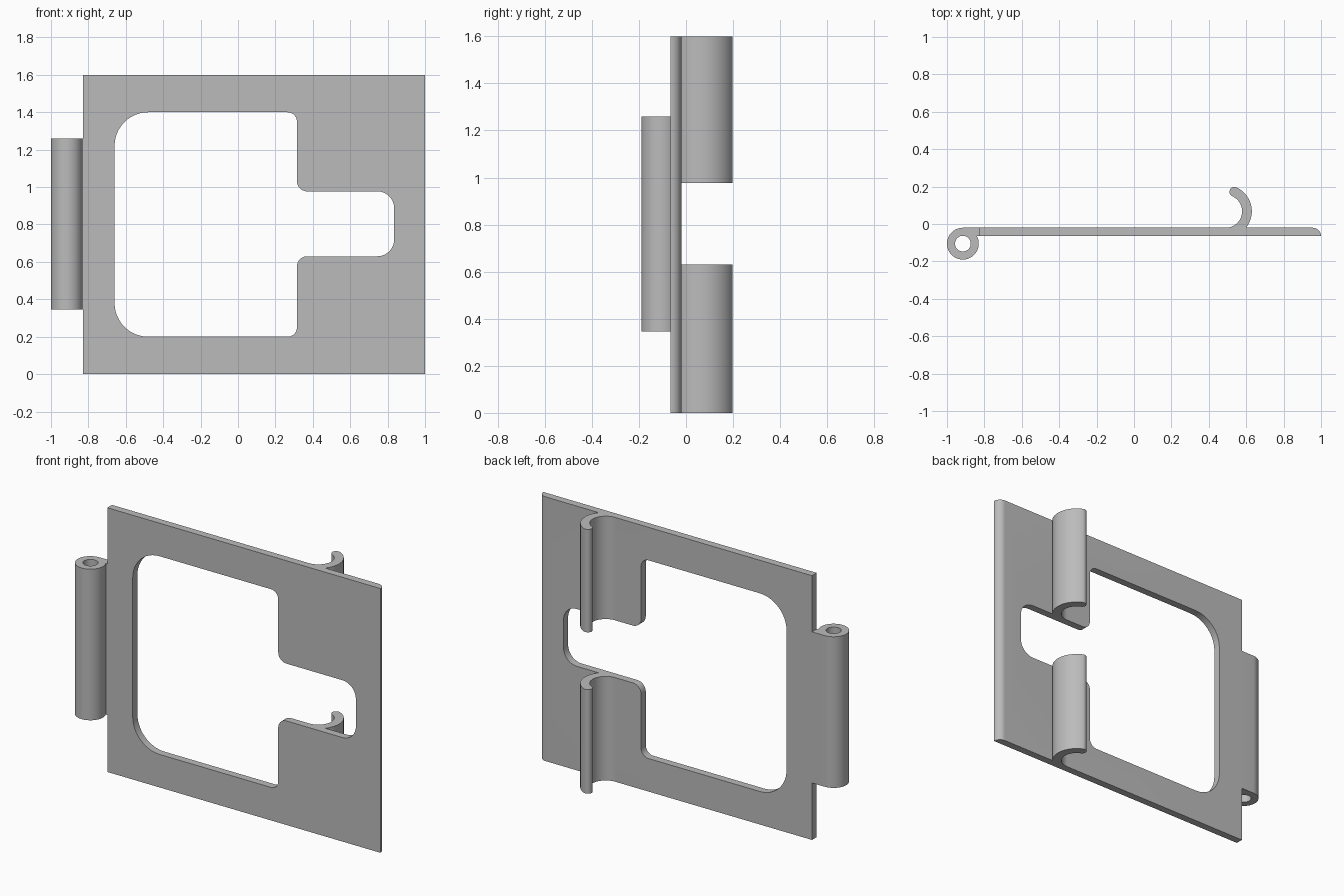
import bpy, bmesh, math
from mathutils import Vector

if "Cube" in bpy.data.objects:
    bpy.data.objects.remove(bpy.data.objects["Cube"], do_unlink=True)

grey = bpy.data.materials.new("plain grey")
grey.use_nodes = True
COLOUR = (0.5, 0.5, 0.5, 1)
grey.diffuse_color = COLOUR
grey.node_tree.nodes["Principled BSDF"].inputs["Base Color"].default_value = COLOUR


def arc(cx, cy, r, start, end, steps=24):
    """Points along an arc, angles in degrees."""
    angles = [math.radians(start + (end - start) * i / steps) for i in range(steps + 1)]
    return [(cx + r * math.cos(a), cy + r * math.sin(a)) for a in angles]


def fillet(corners, steps=12):
    """Round each square corner (x, y, radius) of a closed outline."""
    points = []
    for i, (x, y, r) in enumerate(corners):
        p = Vector((x, y))
        to_prev = (Vector(corners[i - 1][:2]) - p).normalized()
        to_next = (Vector(corners[(i + 1) % len(corners)][:2]) - p).normalized()
        centre = p + (to_prev + to_next) * r
        for k in range(steps + 1):
            a = math.pi / 2 * k / steps
            points.append(tuple(centre - to_next * r * math.cos(a) - to_prev * r * math.sin(a)))
    return points


def extrude(name, outline, low, high, upright=True):
    """Extrude an x-y outline along z, or an x-z outline along y."""
    bm = bmesh.new()
    place = (lambda p: (p[0], p[1], low)) if upright else (lambda p: (p[0], low, p[1]))
    face = bm.faces.new([bm.verts.new(place(p)) for p in outline])
    moved = bmesh.ops.extrude_face_region(bm, geom=[face])["geom"]
    shift = (0, 0, high - low) if upright else (0, high - low, 0)
    bmesh.ops.translate(bm, vec=shift, verts=[v for v in moved if isinstance(v, bmesh.types.BMVert)])
    bmesh.ops.recalc_face_normals(bm, faces=bm.faces)
    mesh = bpy.data.meshes.new(name)
    bm.to_mesh(mesh)
    bm.free()
    mesh.materials.append(grey)
    obj = bpy.data.objects.new(name, mesh)
    bpy.context.collection.objects.link(obj)
    return obj


def activate(obj):
    bpy.ops.object.select_all(action="DESELECT")
    obj.select_set(True)
    bpy.context.view_layer.objects.active = obj


def cut(obj, cutter):
    activate(obj)
    mod = obj.modifiers.new("cut", "BOOLEAN")
    mod.operation = "DIFFERENCE"
    mod.solver = "EXACT"
    mod.object = cutter
    bpy.ops.object.modifier_apply(modifier=mod.name)
    bpy.data.objects.remove(cutter, do_unlink=True)


def smooth(obj):
    activate(obj)
    bpy.ops.object.shade_smooth_by_angle(angle=math.radians(30))


FRONT, BACK, LEFT_EDGE, HEIGHT = -0.065, -0.02, -0.83, 1.6
SLOT_LOW, SLOT_HIGH = 0.63, 0.977

# Plate with one rounded rear edge
thick = BACK - FRONT
plate = extrude("plate", [(LEFT_EDGE, FRONT)] + arc(1 - thick, FRONT, thick, 0, 90, 12)
                + [(LEFT_EDGE, BACK)], 0, HEIGHT)

# Window with a side slot
window = fillet([(-0.66, 0.2, 0.18), (0.315, 0.2, 0.05), (0.315, SLOT_LOW, 0.055),
                 (0.835, SLOT_LOW, 0.09), (0.835, SLOT_HIGH, 0.09),
                 (0.315, SLOT_HIGH, 0.055), (0.315, 1.4, 0.05), (-0.66, 1.4, 0.18)])
cut(plate, extrude("window_cutter", window, -0.2, 0.2, upright=False))
smooth(plate)

# Hinge knuckle with its arm and pin hole
kx, ky, kr = -0.915, -0.105, 0.085
meet = math.degrees(math.asin((FRONT - ky) / kr))
knuckle = extrude("hinge_knuckle", arc(kx, ky, kr, 90, 360 + meet, 48)
                  + [(LEFT_EDGE, FRONT), (LEFT_EDGE, BACK)], 0.345, 1.26)
cut(knuckle, extrude("pin_cutter", arc(kx, ky, 0.042, 0, 360, 40)[:-1], 0.2, 1.4))
smooth(knuckle)

# Curled hooks on the back, above and below the slot
hx, hy, inner, outer, tip = 0.49, 0.068, 0.088, 0.14, 66
mid, half = (inner + outer) / 2, (outer - inner) / 2
root = -math.degrees(math.asin((hy - BACK) / outer))
tx, ty = arc(hx, hy, mid, tip, tip, 1)[0]
hook = (arc(hx, hy, outer, root, tip) + arc(tx, ty, half, tip, tip + 180, 12)[1:-1]
        + arc(hx, hy, inner, tip, -90) + [(hx, BACK - 0.01), (hx + 0.109, BACK - 0.01)])
for name, low, high in (("lower_hook", 0, SLOT_LOW), ("upper_hook", SLOT_HIGH, HEIGHT)):
    smooth(extrude(name, hook, low, high))
